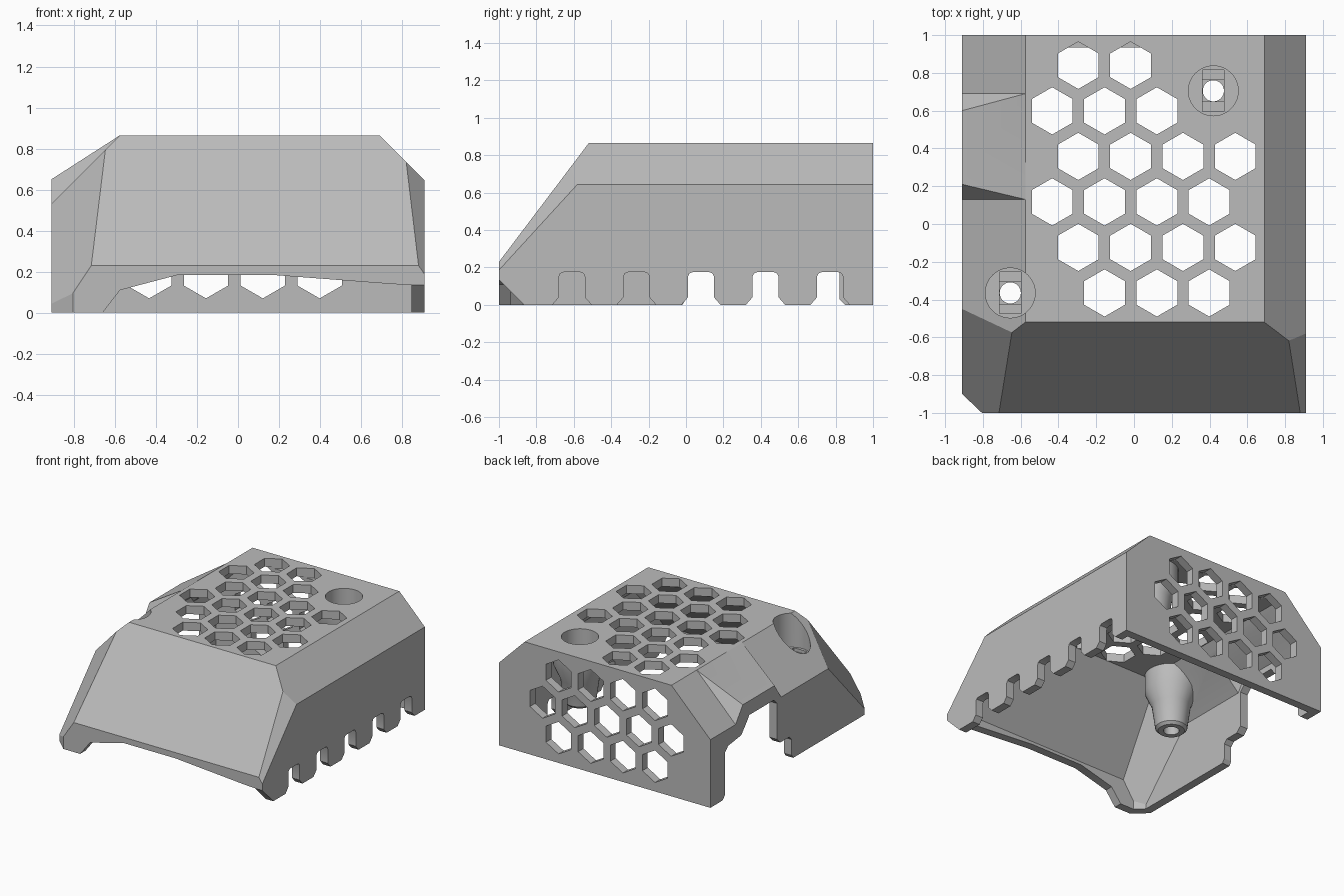
import bpy, bmesh, math
from mathutils import Vector, Matrix
from mathutils.geometry import normal

old = bpy.data.objects.get("Cube")
if old:
    bpy.data.objects.remove(old)

grey = bpy.data.materials.new("light_grey")
grey.use_nodes = True
COL = (0.5, 0.5, 0.5, 1)
grey.diffuse_color = COL
grey.node_tree.nodes["Principled BSDF"].inputs["Base Color"].default_value = COL

WALL = 0.065


def to_object(bm, name):
    bmesh.ops.recalc_face_normals(bm, faces=bm.faces)
    mesh = bpy.data.meshes.new(name)
    bm.to_mesh(mesh)
    bm.free()
    mesh.materials.append(grey)
    ob = bpy.data.objects.new(name, mesh)
    bpy.context.collection.objects.link(ob)
    return ob


def boolean(target, other, operation="DIFFERENCE"):
    mod = target.modifiers.new("cut", "BOOLEAN")
    mod.operation, mod.object, mod.solver = operation, other, "EXACT"
    bpy.context.view_layer.objects.active = target
    bpy.ops.object.modifier_apply(modifier=mod.name)
    bpy.data.objects.remove(other)


def add_prism(bm, pts, axis, lo, hi):
    """Extrude a 2D outline along one axis."""
    def place(a, b, h):
        return {"x": (h, a, b), "y": (a, h, b), "z": (a, b, h)}[axis]
    rings = [[bm.verts.new(place(a, b, h)) for a, b in pts] for h in (lo, hi)]
    bm.faces.new(rings[0])
    bm.faces.new(rings[1])
    n = len(pts)
    for i in range(n):
        j = (i + 1) % n
        bm.faces.new((rings[0][i], rings[0][j], rings[1][j], rings[1][i]))


def prisms(name, outlines, axis, lo, hi):
    bm = bmesh.new()
    for pts in outlines:
        add_prism(bm, pts, axis, lo, hi)
    return to_object(bm, name)


def ngon(cx, cy, r, n=6):
    return [(cx + r * math.sin(math.tau * i / n), cy + r * math.cos(math.tau * i / n)) for i in range(n)]


def rect(cx, cy, w, h):
    return [(cx - w / 2, cy - h / 2), (cx + w / 2, cy - h / 2), (cx + w / 2, cy + h / 2), (cx - w / 2, cy + h / 2)]


# Slanted planes of the body, three points each
SLANTS = [
    ((-0.5, -1, 0.23), (0.5, -1, 0.23), (0, -0.52, 0.865)),                    # front
    ((0.69, 0, 0.865), (0.91, 0, 0.645), (0.69, 1, 0.865)),                    # right slope
    ((-0.575, 0, 0.865), (-0.91, 0, 0.53), (-0.575, 1, 0.865)),                # left slope
    ((0.82, -0.618, 0.735), (0.88, -1, 0.23), (0.91, -0.58, 0.645)),           # right corner
    ((-0.645, -0.57, 0.8), (-0.715, -1, 0.23), (-0.91, -0.45, 0.53)),          # left corner
    ((-0.805, -1, 0), (-0.91, -0.9, 0), (-0.805, -1, 0.5)),                    # upright corner
]


def body_solid(name, inset, floor):
    """Box trimmed by the slanted planes, all moved in by the inset."""
    bm = bmesh.new()
    add_prism(bm, rect(0, 0, 1.82 - 2 * inset, 2 - 2 * inset), "z", floor, 0.865 - inset)
    for tri in SLANTS:
        p = Vector(tri[0])
        n = normal([Vector(v) for v in tri])
        if n.dot(p - Vector((0, 0, 0.3))) < 0:
            n = -n
        geom = bm.verts[:] + bm.edges[:] + bm.faces[:]
        cut = bmesh.ops.bisect_plane(bm, geom=geom, plane_co=p - n * inset, plane_no=n, clear_outer=True)
        edges = [e for e in cut["geom_cut"] if isinstance(e, bmesh.types.BMEdge)]
        bmesh.ops.contextual_create(bm, geom=edges)
    solid = to_object(bm, name)
    # Raised hump on the left slope
    bm = bmesh.new()
    for y in (0.13, 0.69):
        for x, z in ((-0.575, 0.865), (-0.91, 0.53), (-0.91, 0.3), (-0.5, 0.3), (-0.5, 0.865)):
            bm.verts.new((x + inset, y, z - inset))
    for y in (0.21, 0.6):
        bm.verts.new((-0.91 + inset, y, 0.65 - inset))
    bmesh.ops.convex_hull(bm, input=bm.verts)
    boolean(solid, to_object(bm, "hump"), "UNION")
    return solid


SCREWS = ((0.42, 0.705), (-0.655, -0.365))

# Cavity leaves room for the screw bosses
cavity = body_solid("cavity", WALL, -0.2)
for sx, sy in SCREWS:
    bm = bmesh.new()
    prev = None
    profile = ((0.095, 0.35), (0.115, 0.37), (0.14, 0.55), (0.19, 0.66), (0.19, 0.9))
    for r, z in profile:
        ring = [bm.verts.new((a, b, z)) for a, b in ngon(sx, sy, r, 32)]
        if prev:
            for i in range(32):
                j = (i + 1) % 32
                bm.faces.new((prev[i], prev[j], ring[j], ring[i]))
        else:
            bm.faces.new(ring)
        prev = ring
    bm.faces.new(prev)
    boolean(cavity, to_object(bm, "boss"))

shell = body_solid("vented_cover", 0, 0)
boolean(shell, cavity)

# Screw wells with a stepped seat and a through hole
for sx, sy in SCREWS:
    boolean(shell, prisms("well", [ngon(sx, sy, 0.132, 48)], "z", 0.6, 1))
    boolean(shell, prisms("seat_slot", [rect(sx, sy, 0.115, 0.22)], "z", 0.575, 0.7))
    boolean(shell, prisms("seat_square", [rect(sx, sy, 0.115, 0.115)], "z", 0.55, 0.7))
    boolean(shell, prisms("hole", [ngon(sx, sy, 0.056, 32)], "z", 0.2, 0.7))

# Honeycomb vents: first column position and count per row
HEX, PITCH, ROW = 0.125, 0.277, 0.241
EVEN, ODD = -0.295, -0.433
top_rows = ((EVEN, 2), (ODD, 3), (EVEN, 4), (ODD, 4), (EVEN, 4), (ODD + PITCH, 3))
back_rows = ((ODD, 4), (EVEN - PITCH, 5), (ODD, 4))


def honeycomb(rows, start, step):
    return [ngon(x0 + PITCH * k, start + step * r, HEX)
            for r, (x0, count) in enumerate(rows) for k in range(count)]


boolean(shell, prisms("top_vents", honeycomb(top_rows, 0.84, -ROW), "z", 0.79, 1))
boolean(shell, prisms("back_vents", honeycomb(back_rows, 0.195, ROW), "y", 0.9, 1.1))

# Cable slots along the right wall
slot_half = [(0.105, -0.1), (0.105, 0), (0.07, 0.04), (0.07, 0.15), (0.062, 0.168), (0.045, 0.175)]
slot = slot_half + [(-a, b) for a, b in reversed(slot_half)]
slots = [[(a - 0.61 + 0.345 * i, b) for a, b in slot] for i in range(5)]
boolean(shell, prisms("side_slots", slots, "x", 0.8, 1))

# Large port in the left wall
port = [(-0.02, -0.1), (-0.02, 0), (0.0, 0.03), (0.0, 0.15), (0.03, 0.18), (0.14, 0.18), (0.18, 0.22), (0.18, 0.5),
        (0.22, 0.54), (0.52, 0.54), (0.55, 0.5), (0.62, 0.42), (0.78, 0.4), (0.82, 0.36), (0.82, 0.03), (0.85, 0), (0.85, -0.1)]
boolean(shell, prisms("left_port", [port], "x", -1, -0.8))

# Arched lower edge of the front and bevelled right foot
arch = [(-0.74, -0.1), (-0.66, 0), (-0.575, 0.11), (-0.29, 0.185), (0.16, 0.185), (0.75, 0.14), (0.845, 0.135), (0.845, -0.1)]
boolean(shell, prisms("front_arch", [arch], "y", -1.1, -0.85))
foot = [(-1.1, -0.1), (-1.1, 0.235), (-0.765, -0.1)]
boolean(shell, prisms("foot_bevel", [foot], "x", 0.84, 1))

bpy.ops.object.select_all(action="DESELECT")
shell.select_set(True)
bpy.context.view_layer.objects.active = shell
bpy.ops.object.shade_smooth_by_angle(angle=math.radians(25))
